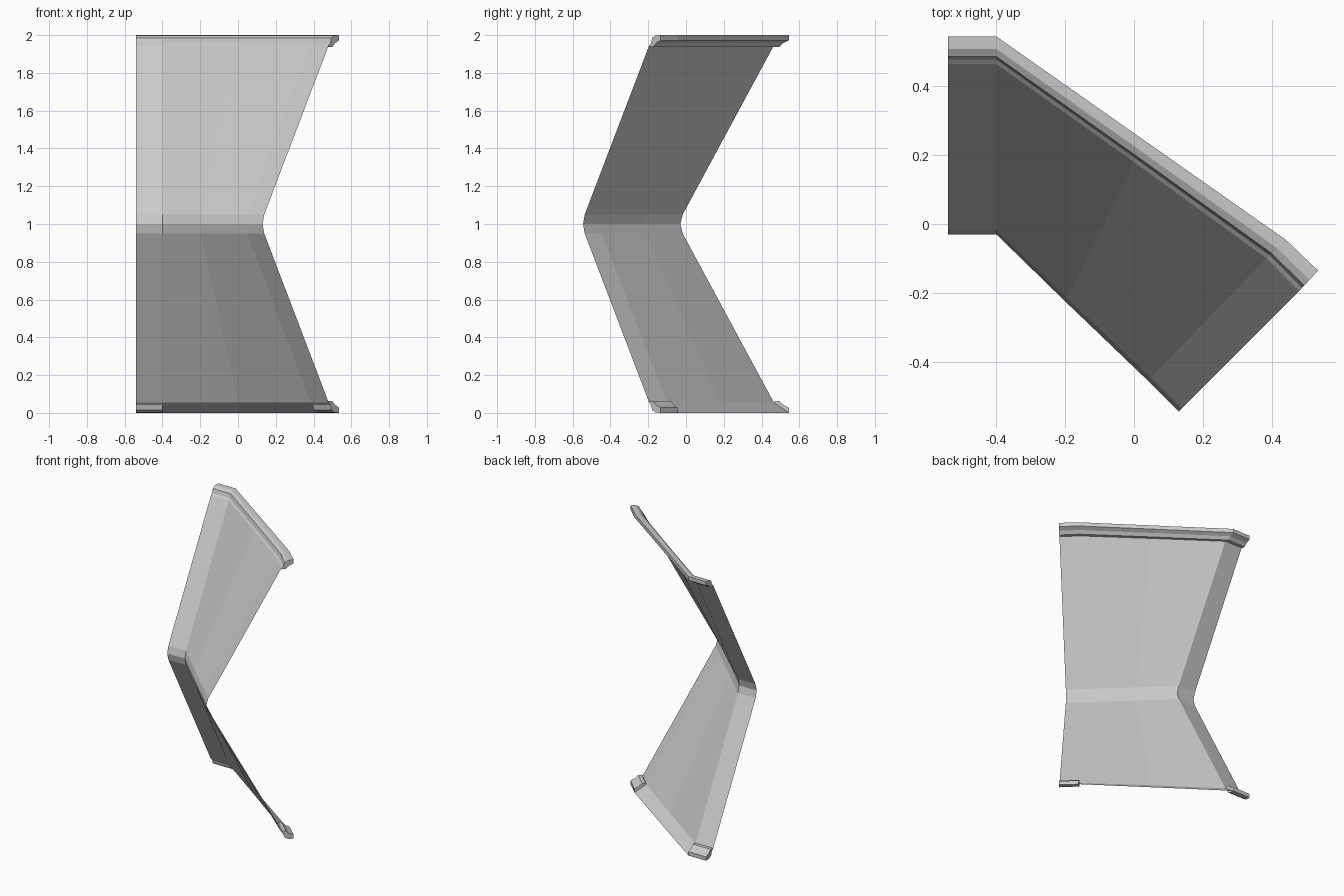
import bpy, bmesh
from mathutils import Vector

if "Cube" in bpy.data.objects:
    bpy.data.objects.remove(bpy.data.objects["Cube"])

# plan paths (x, y): waist fold, inner foot of the trim, outer lip of the trim
WAIST = [(-.54, -.03), (-.40, -.03), (-.20, -.225), (.04, -.455), (.13, -.545)]
INNER = [(-.54, .465), (-.40, .465), (0, .18), (.385, -.10), (.48, -.195)]
OUTER = [(-.54, .545), (-.40, .545), (.02, .25), (.44, -.045), (.535, -.135)]


def blend(a, b, t):
    return [Vector(p).lerp(Vector(q), t) for p, q in zip(a, b)]


def loft(name, rows, closed=False):
    """Skin rows of (path, z); a closed section also gets end caps."""
    bm = bmesh.new()
    grid = [[bm.verts.new((p[0], p[1], z)) for p in path] for path, z in rows]
    n = len(grid)
    for i in range(n if closed else n - 1):
        a, b = grid[i], grid[(i + 1) % n]
        for j in range(len(a) - 1):
            bm.faces.new((a[j], a[j + 1], b[j + 1], b[j]))
    if closed:
        bm.faces.new([r[0] for r in grid])
        bm.faces.new([r[-1] for r in grid])
    bmesh.ops.recalc_face_normals(bm, faces=bm.faces)
    bm.normal_update()
    if not closed:  # sheet faces the front
        total = sum((f.normal.y * f.calc_area() for f in bm.faces))
        if total > 0:
            bmesh.ops.reverse_faces(bm, faces=bm.faces)
    me = bpy.data.meshes.new(name)
    bm.to_mesh(me)
    bm.free()
    ob = bpy.data.objects.new(name, me)
    bpy.context.collection.objects.link(ob)
    return ob


# folded wall sheet with a narrow flat at the waist
fold = blend(WAIST, INNER, .025)
loft("wall_panel", [(INNER, .055), (fold, .95), (WAIST, 1), (fold, 1.05), (INNER, 1.945)])

# sloping bottom edge between the two feet
loft("bottom_edge", [(OUTER[1:4], 0), (INNER[1:4], .055)])

# moulded trim section: (distance from inner to outer, depth below the end plane)
TRIM = [(0, .055), (.16, .043), (.27, .015), (.55, .002), (1, 0),
        (1, .028), (.62, .042), (.36, .062), (.06, .062)]


def trim(name, lo, hi, top):
    rows = [(blend(INNER, OUTER, t)[lo:hi], 2 - d if top else d) for t, d in TRIM]
    loft(name, rows, closed=True)


trim("top_trim", 0, 5, True)
trim("left_foot_trim", 0, 2, False)
trim("right_foot_trim", 3, 5, False)
